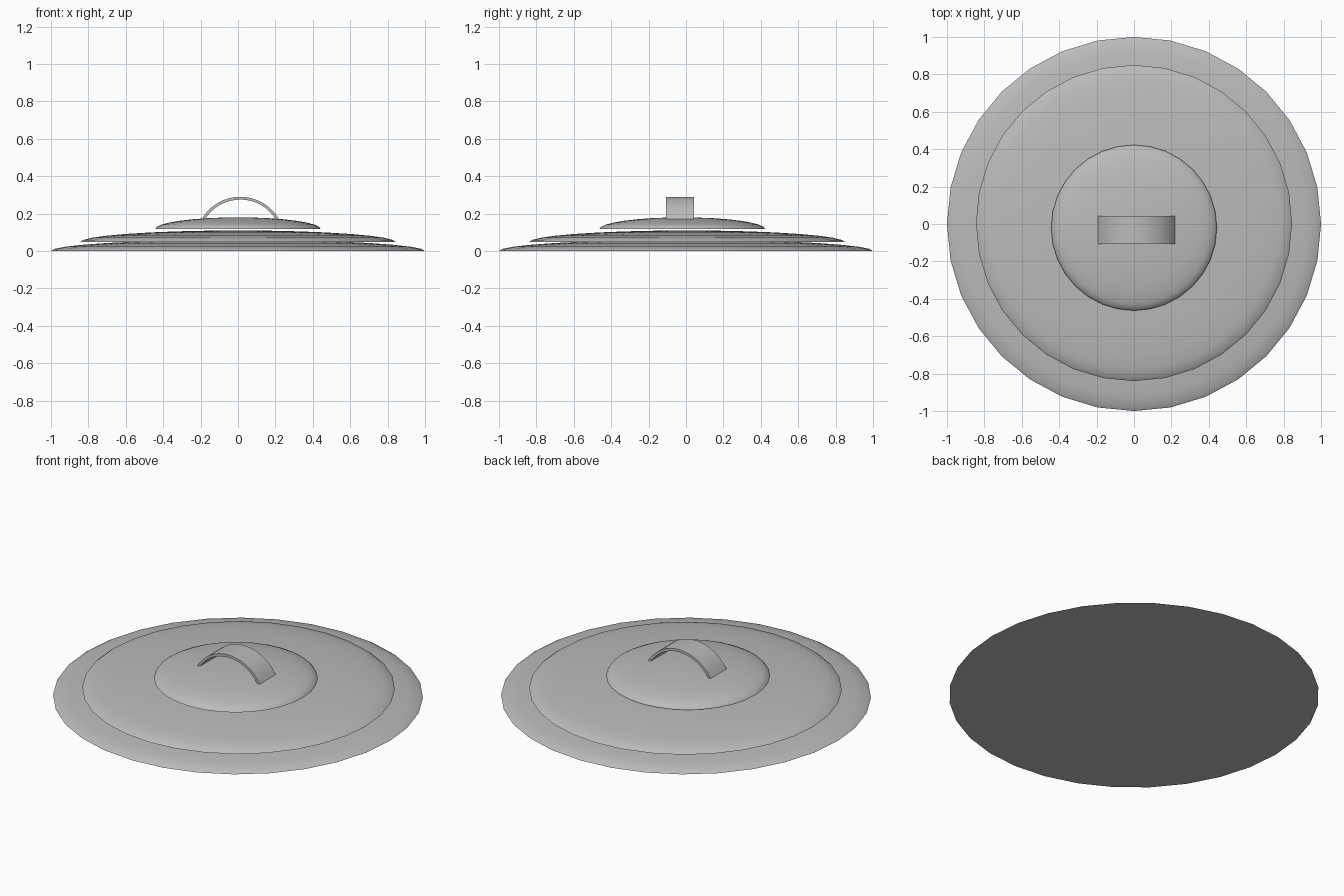
import bpy
import bmesh
from math import sin, cos, pi

cube = bpy.data.objects.get("Cube")
if cube:
    bpy.data.objects.remove(cube)

grey = bpy.data.materials.new("plain grey")
grey.use_nodes = True
color = (0.5, 0.5, 0.5, 1)
grey.diffuse_color = color
grey.node_tree.nodes["Principled BSDF"].inputs["Base Color"].default_value = color


def finish(bm, name, location):
    """Turn a bmesh into a smooth grey object with sharp edges kept."""
    bmesh.ops.recalc_face_normals(bm, faces=bm.faces)
    mesh = bpy.data.meshes.new(name)
    bm.to_mesh(mesh)
    bm.free()
    mesh.materials.append(grey)
    obj = bpy.data.objects.new(name, mesh)
    bpy.context.collection.objects.link(obj)
    obj.location = location
    bpy.ops.object.select_all(action="DESELECT")
    obj.select_set(True)
    bpy.context.view_layer.objects.active = obj
    bpy.ops.object.shade_smooth_by_angle(angle=pi / 5)
    return obj


def dome(name, radius, height, location):
    """Flattened half sphere closed by a flat underside."""
    bm = bmesh.new()
    bmesh.ops.create_uvsphere(bm, u_segments=32, v_segments=16, radius=1)
    bmesh.ops.bisect_plane(bm, geom=bm.verts[:] + bm.edges[:] + bm.faces[:],
                           dist=0.0001, plane_co=(0, 0, 0), plane_no=(0, 0, -1),
                           clear_outer=True)
    rim = [e for e in bm.edges if e.is_boundary]
    bmesh.ops.contextual_create(bm, geom=rim)
    bmesh.ops.scale(bm, vec=(radius, radius, height), verts=bm.verts)
    return finish(bm, name, location)


def arched_strap(name, radius, thickness, width, half_angle, location, steps=16):
    """Bent strap swept along an arc, closed at both ends."""
    bm = bmesh.new()
    rings = []
    for i in range(steps + 1):
        a = half_angle * (2 * i / steps - 1)
        ring = [bm.verts.new((r * sin(a), y, r * cos(a)))
                for r, y in ((radius, -width / 2), (radius, width / 2),
                             (radius - thickness, width / 2),
                             (radius - thickness, -width / 2))]
        rings.append(ring)
    for a, b in zip(rings, rings[1:]):
        for k in range(4):
            n = (k + 1) % 4
            bm.faces.new((a[k], a[n], b[n], b[k]))
    bm.faces.new(rings[0])
    bm.faces.new(rings[-1])
    return finish(bm, name, location)


# Three stacked lid tiers
dome("lower_tier", 1.0, 0.06, (0, 0, 0))
dome("middle_tier", 0.845, 0.063, (0, 0.005, 0.047))
dome("upper_tier", 0.443, 0.063, (0, -0.02, 0.117))

# Arched grip
arched_strap("handle", 0.238, 0.015, 0.15, pi / 3, (0.0125, -0.032, 0.052))
